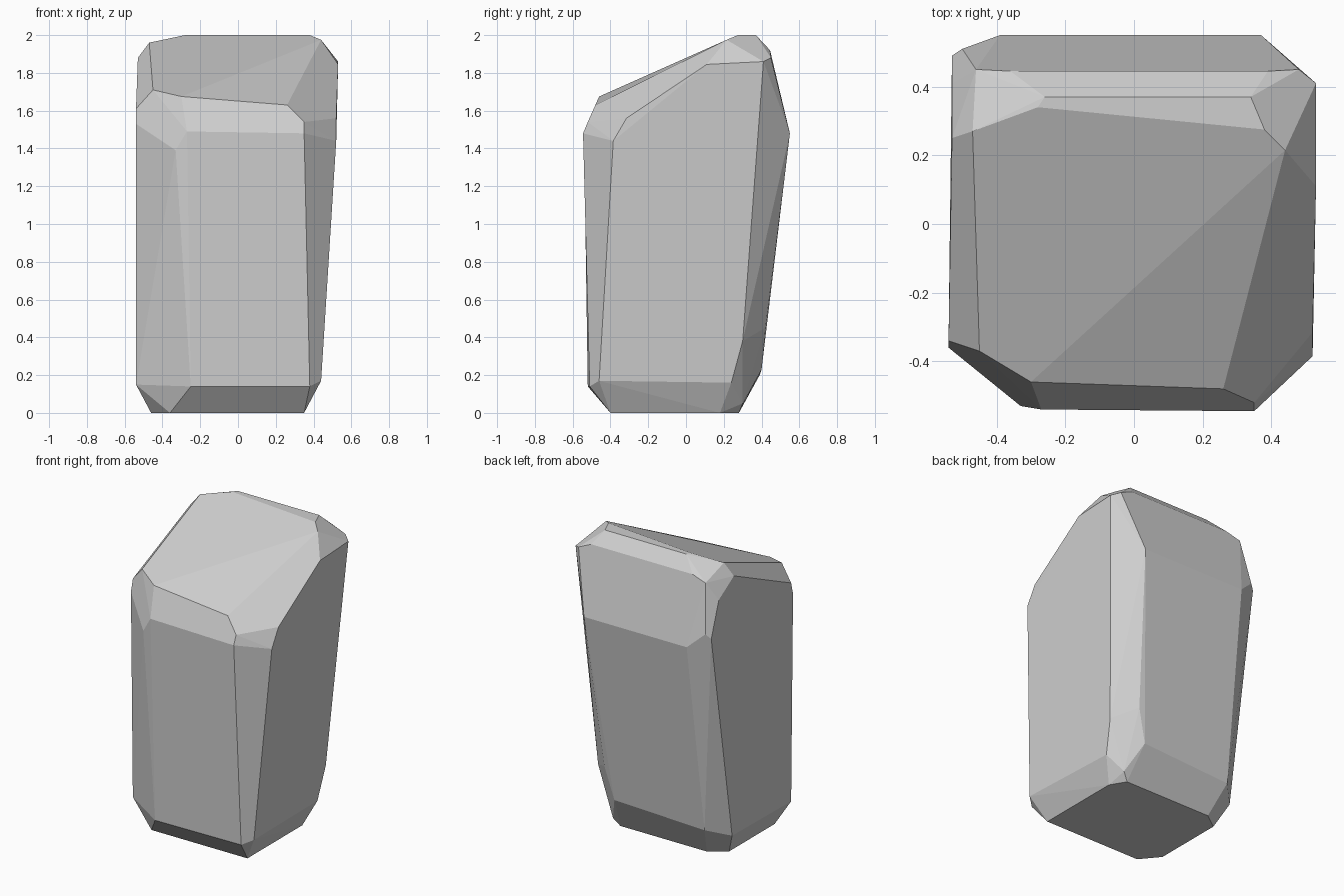
import bpy
import bmesh
from math import radians

# Remove only the default object
default_object = bpy.data.objects.get("Cube")
if default_object:
    bpy.data.objects.remove(default_object, do_unlink=True)


def make_material(name, grey):
    """Plain flat material of one linear grey value."""
    colour = (grey, grey, grey, 1)
    material = bpy.data.materials.new(name)
    material.use_nodes = True
    material.diffuse_color = colour
    shader = material.node_tree.nodes["Principled BSDF"]
    shader.inputs["Base Color"].default_value = colour
    shader.inputs["Roughness"].default_value = 0.9
    return material


def make_chiselled_stone(name, corner_groups, material, flatness):
    """Wrap a convex skin around the chiselled corners and merge coplanar facets."""
    bm = bmesh.new()
    for group in corner_groups:
        for corner in group:
            bm.verts.new(corner)

    # Convex skin, dropping any corner that falls inside it
    hull = bmesh.ops.convex_hull(bm, input=list(bm.verts))
    spare = set(hull["geom_interior"]) | set(hull["geom_unused"])
    spare_verts = [item for item in spare if isinstance(item, bmesh.types.BMVert)]
    bmesh.ops.delete(bm, geom=spare_verts, context="VERTS")

    # Join nearly coplanar triangles into broad flat facets
    bmesh.ops.dissolve_limit(
        bm,
        angle_limit=radians(flatness),
        verts=list(bm.verts),
        edges=list(bm.edges),
    )
    bmesh.ops.recalc_face_normals(bm, faces=list(bm.faces))
    for face in bm.faces:
        face.smooth = False

    mesh = bpy.data.meshes.new(name)
    bm.to_mesh(mesh)
    bm.free()
    mesh.materials.append(material)
    stone = bpy.data.objects.new(name, mesh)
    bpy.context.scene.collection.objects.link(stone)
    return stone


# Narrow foot and the bevel above it
foot = [
    (-.46, -.28, 0), (-.36, -.4, 0), (.35, -.4, 0),
    (.35, .18, 0), (.29, .28, 0), (-.35, .28, 0), (-.46, .2, 0),
]
foot_bevel = [
    (-.54, -.34, .15), (-.25, -.52, .14), (.38, -.51, .14), (.44, -.46, .17),
    (.42, .24, .16), (.33, .3, .05), (.25, .4, .23), (-.41, .39, .2),
    (-.53, .27, .15),
]

# Swelling of the back, where it bends inward
back_bend = [
    (.44, .3, .38), (.31, .42, .45), (.5, .41, 1.45),
    (.37, .55, 1.48), (-.39, .55, 1.48), (-.5, .51, 1.58), (-.53, .49, 1.55),
]

# Bevelled brow between the front and the sloping top
front_brow = [
    (-.54, -.36, 1.53), (-.54, -.34, 1.61), (-.45, -.37, 1.71),
    (-.33, -.53, 1.39), (-.27, -.54, 1.49), (-.3, -.46, 1.675),
    (.26, -.48, 1.63), (.35, -.52, 1.54), (.35, -.545, 1.48),
    (.52, -.385, 1.44), (.52, -.315, 1.56),
]

# High ridge at the back of the slope
ridge = [
    (-.53, .25, 1.88), (-.47, .27, 1.96), (-.28, .34, 2), (-.26, .37, 2),
    (.34, .37, 2), (.38, .275, 2), (.44, .215, 1.975), (.53, .11, 1.845),
    (.53, .41, 1.86), (.48, .45, 1.88), (.39, .445, 1.92),
    (-.36, .445, 1.92), (-.46, .45, 1.89), (-.53, .41, 1.78),
]

stone_grey = make_material("stone_grey", 0.62)
make_chiselled_stone(
    "standing_stone",
    [foot, foot_bevel, back_bend, front_brow, ridge],
    stone_grey,
    flatness=4,
)
